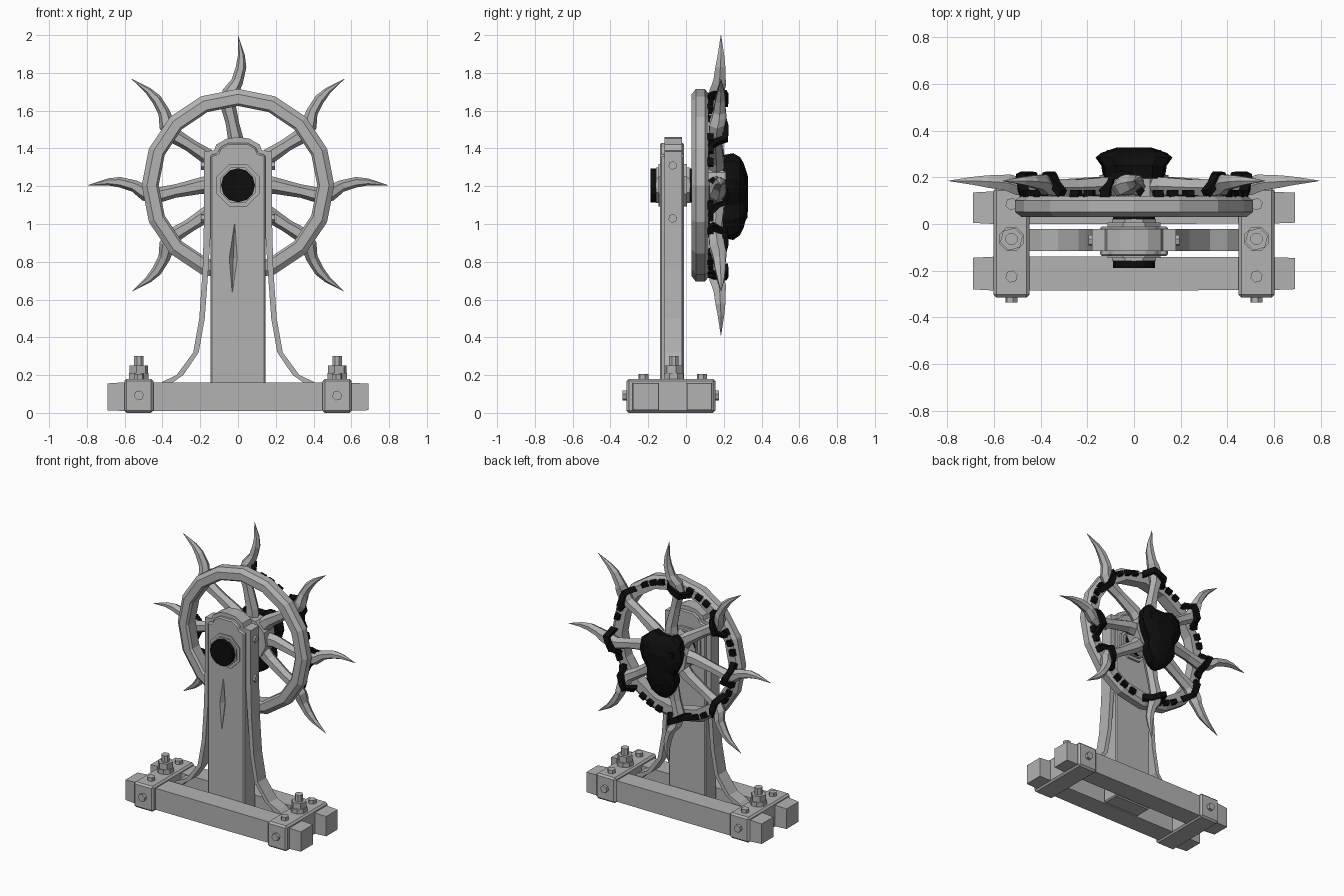
import bpy, bmesh, math
from mathutils import Vector

if "Cube" in bpy.data.objects:
    bpy.data.objects.remove(bpy.data.objects["Cube"])

def material(name, v):
    m = bpy.data.materials.new(name)
    m.diffuse_color = (v, v, v, 1)
    m.use_nodes = True
    m.node_tree.nodes["Principled BSDF"].inputs["Base Color"].default_value = m.diffuse_color
    return m

GREY = material("weathered grey", 0.45)
BLACK = material("black iron", 0.004)
CZ = 1.205  # wheel centre height

def finish(name, bm, mat, bevel=0):
    bmesh.ops.recalc_face_normals(bm, faces=bm.faces)
    me = bpy.data.meshes.new(name)
    bm.to_mesh(me)
    bm.free()
    ob = bpy.data.objects.new(name, me)
    bpy.context.collection.objects.link(ob)
    me.materials.append(mat)
    if bevel:
        b = ob.modifiers.new("chamfer", 'BEVEL')
        b.width, b.segments = bevel, 1
    return ob

def loft(name, rings, mat, closed=False, bevel=0):
    """Skin a list of rings; cap the ends unless the loop is closed."""
    bm = bmesh.new()
    vs = [[bm.verts.new(p) for p in r] for r in rings]
    n, k = len(vs), len(vs[0])
    for i in range(n if closed else n - 1):
        a, b = vs[i], vs[(i + 1) % n]
        for j in range(k):
            bm.faces.new((a[j], a[(j + 1) % k], b[(j + 1) % k], b[j]))
    if not closed:
        bm.faces.new(vs[0])
        bm.faces.new(vs[-1])
    return finish(name, bm, mat, bevel)

def box(name, x0, x1, y0, y1, z0, z1, mat=GREY, bevel=0.0):
    return loft(name, [[(x0, y0, z), (x1, y0, z), (x1, y1, z), (x0, y1, z)] for z in (z0, z1)], mat, bevel=bevel)

def prism(name, pts, y0, y1, mat=GREY, bevel=0):
    return loft(name, [[(x, y, z) for x, z in pts] for y in (y0, y1)], mat, bevel=bevel)

def bolt(name, p, axis, r, length, n=6, mat=GREY):
    """Regular prism starting at p and running along axis."""
    d = Vector(axis)
    u = d.orthogonal().normalized()
    v = d.cross(u)
    ring = [u * math.cos(2 * math.pi * (i + .5) / n) * r + v * math.sin(2 * math.pi * (i + .5) / n) * r for i in range(n)]
    return loft(name, [[Vector(p) + d * t + q for q in ring] for t in (0, length)], mat)

def polar(ang, r, t, y):
    c, s = math.cos(ang), math.sin(ang)
    return Vector((r * c - t * s, y, CZ + r * s + t * c))

# base beams with slightly tapered ends
for name, y0, y1 in (("front_beam", -0.285, -0.14), ("back_beam", 0.0, 0.14)):
    st = [(-.69, .012), (-.6, 0), (0, 0), (.6, .006), (.69, .014)]
    loft(name, [[(x, y0 + d * .4, .01 + d * .3), (x, y1 - d * .4, .01 + d * .3), (x, y1 - d * .4, .162 - d * .5),
                 (x, y0 + d * .4, .162 - d * .5)] for x, d in st], GREY)

# cross blocks and their bolts
for s, side in ((-1, "left"), (1, "right")):
    x = s * .525
    box(side + "_cross_block", x - .077, x + .077, -.315, .155, 0, .18, bevel=.012)
    bolt(side + "_washer", (x, -.065, .17), (0, 0, 1), .055, .04, 8)
    bolt(side + "_big_nut", (x, -.065, .2), (0, 0, 1), .05, .052)
    bolt(side + "_threaded_rod", (x, -.065, .2), (0, 0, 1), .027, .1, 8)
    for y in (-.225, .085):
        bolt(side + "_top_bolt", (x, y, .17), (0, 0, 1), .027, .035)
    bolt(side + "_front_bolt", (x, -.3, .092), (0, -1, 0), .027, .036)
    bolt(side + "_back_bolt", (x, .14, .092), (0, 1, 0), .027, .036)
    for z in (1.03, 1.31):
        bolt(side + "_strap_bolt", (s * .165, -.07, z), (s, 0, 0), .024, .03)

# central post with arched top and a split in the wood
half = [(.145, .01), (.145, 1.365), (.108, 1.375), (.095, 1.405), (.05, 1.43)]
post = prism("post", half + [(-x, z) for x, z in reversed(half)], -.138, -.01, bevel=.008)
split = loft("split_cutter", [[(c - w, -.139, z), (c, -.139 + w * 1.3, z), (c + w, -.139, z), (c, -.2, z)]
             for z, w, c in ((.64, .002, -.03), (.82, .022, -.025), (1.0, .002, -.018))], GREY)
split.hide_render = True
split.hide_viewport = True
cut = post.modifiers.new("split", 'BOOLEAN')
cut.object, cut.solver = split, 'EXACT'

# metal strap from foot to foot over the top of the post
outer = [(.45, .12), (.40, .165), (.325, .20), (.237, .32), (.205, .5), (.187, .76), (.18, 1.03), (.18, 1.385), (.125, 1.39),
         (.115, 1.42), (.06, 1.452), (0, 1.46)]
inner = [(.41, .10), (.34, .165), (.29, .20), (.208, .32), (.176, .5), (.157, .76), (.14, 1.03), (.14, 1.36), (.105, 1.37),
         (.09, 1.40), (.045, 1.422), (0, 1.428)]
path = [(o, i, 1) for o, i in zip(outer, inner)] + [(o, i, -1) for o, i in reversed(list(zip(outer[:-1], inner[:-1])))]
loft("strap", [[(s * o[0], -.115, o[1]), (s * o[0], -.022, o[1]), (s * i[0], -.022, i[1]), (s * i[0], -.115, i[1])]
               for o, i, s in path], GREY)

# axle and bearing collars
C = (0, 0, CZ)
bolt("axle", (0, -.188, CZ), (0, 1, 0), .09, .36, 12, BLACK)
for name, y0, r, l in (("front_collar_outer", -.158, .102, .03), ("front_collar", -.146, .122, .02),
                       ("back_collar", -.02, .122, .026), ("back_collar_outer", 0, .102, .022)):
    bolt(name, (0, y0, CZ), (0, 1, 0), r, l, 8)

# wheel rim, faceted with chamfered edges
sec = [(.42, .045), (.432, .03), (.482, .03), (.51, .052), (.51, .1), (.485, .12), (.42, .12)]
loft("rim", [[polar(2 * math.pi * i / 16, r, 0, y) for r, y in sec] for i in range(16)], GREY, closed=True)

# hub
bolt("hub", (0, .1, CZ), (0, 1, 0), .15, .11, 10)

# curved spokes ending in horns: radius, sideways shift, y, half width, half depth
horn = [(.08, 0, .16, .055, .045), (.19, 0, .162, .045, .04), (.33, -.03, .157, .036, .035), (.43, -.055, .157, .042, .038),
        (.505, -.035, .165, .046, .042), (.535, -.016, .175, .04, .04), (.56, -.002, .178, .032, .034), (.625, .016, .182, .028, .028),
        (.69, .018, .185, .018, .018), (.795, 0, .185, .001, .001)]
signs = [1, 1, -1, -1, -1, 1, 1, -1]
for k, s in enumerate(signs):
    a = k * math.pi / 4
    rings = []
    for r, t, y, w, d in horn:
        rings.append([polar(a, r, s * t + w * math.cos(j * math.pi / 3), y + d * 1.1 * math.sin(j * math.pi / 3)) for j in range(6)])
    loft("horned_spoke", rings, GREY)

    # black chain lashed over each spoke
    off = a - s * .115
    lash = [(-.19, .455, .13), (-.125, .445, .165), (-.09, .445, .207), (.03, .465, .212), (.1, .485, .2), (.13, .48, .165), (.19, .47, .13)]
    rings = []
    for da, r, y in lash:
        n = Vector((.6 * da / .12, 1))  # lean the link sections outwards at the bends
        n.normalize()
        rings.append([polar(off + s * da + s * e * n.x * .03, r + f * .02, 0, y + e * .014)
                      for f, e in ((-1, -1), (1, -1), (1, 1), (-1, 1))])
    loft("chain_lashing", rings, BLACK)

    # loose chain links lying on the rim between the spokes
    for da in (-.13, .03, .17):
        m = a + math.pi / 8 + da
        loft("chain_link", [[polar(m + e, r, 0, y) for r, y in ((.445, .115), (.485, .115), (.48, .145), (.45, .145))]
                            for e in (-.045, .045)], BLACK)

# black mask-shaped boss on the hub
half = [(.05, 1.355), (.095, 1.375), (.15, 1.335), (.165, 1.24), (.145, 1.17), (.105, 1.1), (.112, 1.02), (.07, .945), (.02, .915)]
full = half + [(-x, z) for x, z in reversed(half)]
loft("mask_boss", [[(x * f, y, 1.17 + (z - 1.17) * g) for x, z in full]
                   for y, f, g in ((.195, .8, .95), (.25, .85, 1), (.285, 1, .9), (.305, .85, .75), (.328, .45, .4))], BLACK)
# brow and muzzle of the mask
for s in (-1, 1):
    loft("mask_brow", [[(s * (.075 + w * u), y, 1.255 + w * .7 * v) for u, v in ((-1, -1), (1, -.4), (1, 1), (-1, .6))]
                       for y, w in ((.28, .065), (.318, .04))], BLACK)
loft("mask_muzzle", [[(w * u, y, 1.08 + w * 1.3 * v) for u, v in ((-1, -.5), (-.5, -1), (.5, -1), (1, -.5), (.6, 1), (-.6, 1))]
                     for y, w in ((.26, .085), (.305, .065), (.325, .035))], BLACK)
